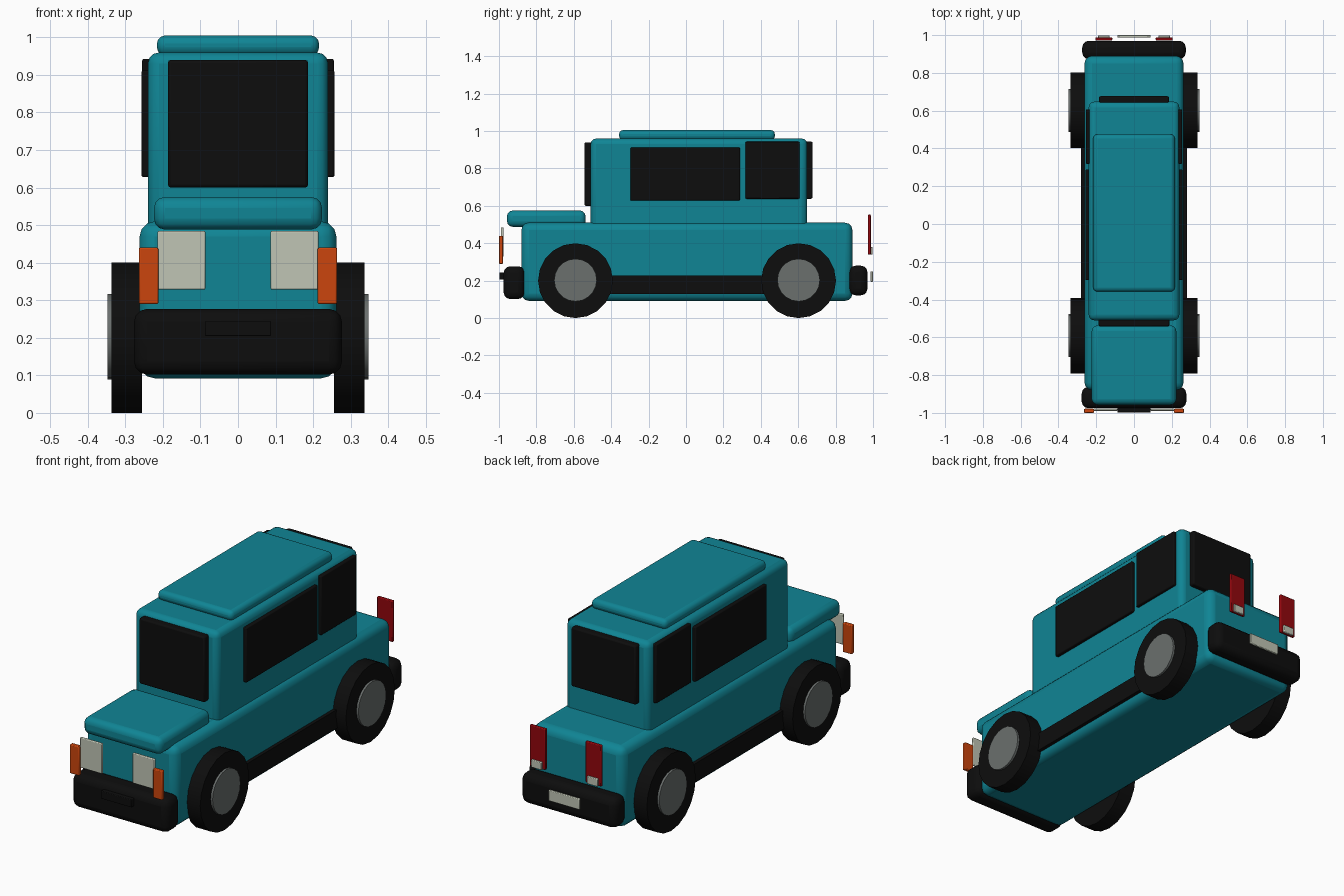
import bpy
import math

if "Cube" in bpy.data.objects:
    bpy.data.objects.remove(bpy.data.objects["Cube"], do_unlink=True)


def material(name, color):
    m = bpy.data.materials.new(name)
    m.use_nodes = True
    rgba = (*color, 1.0)
    m.diffuse_color = rgba
    bsdf = next(n for n in m.node_tree.nodes if n.type == 'BSDF_PRINCIPLED')
    bsdf.inputs["Base Color"].default_value = rgba
    bsdf.inputs["Roughness"].default_value = 0.6
    return m


TEAL = material("teal_paint", (0.005, 0.235, 0.30))
BLACK = material("black_rubber", (0.004, 0.004, 0.004))
GREY = material("hub_grey", (0.145, 0.16, 0.155))
CREAM = material("lamp_cream", (0.53, 0.56, 0.46))
ORANGE = material("signal_orange", (0.60, 0.06, 0.004))
RED = material("tail_red", (0.29, 0.002, 0.004))


def finish(obj, name, mat, bevel=0.0, segments=3):
    obj.name = name
    obj.data.name = name
    obj.data.materials.append(mat)
    if bevel:
        mod = obj.modifiers.new("rounded_edges", 'BEVEL')
        mod.width = bevel
        mod.segments = segments
        mod.limit_method = 'ANGLE'
    bpy.ops.object.shade_smooth_by_angle(angle=math.radians(35))
    return obj


def box(name, x, y, z, mat, bevel=0.0, segments=3):
    """Box from (min, max) ranges along each axis."""
    bpy.ops.mesh.primitive_cube_add(size=1)
    obj = bpy.context.object
    mid = [(r[0] + r[1]) / 2 for r in (x, y, z)]
    dim = [r[1] - r[0] for r in (x, y, z)]
    for v in obj.data.vertices:
        v.co = [c * d for c, d in zip(v.co, dim)]
    obj.location = mid
    return finish(obj, name, mat, bevel, segments)


def disc(name, x0, x1, y, z, radius, mat, bevel=0.0):
    """Upright cylinder lying along the x axis."""
    bpy.ops.mesh.primitive_cylinder_add(
        vertices=20, radius=radius, depth=abs(x1 - x0),
        location=((x0 + x1) / 2, y, z), rotation=(0, math.pi / 2, 0))
    return finish(bpy.context.object, name, mat, bevel, 1)


def pair(name, x, y, z, mat, bevel=0.0, segments=2):
    """Mirrored boxes on the left (+x) and right (-x)."""
    box("left_" + name, x, y, z, mat, bevel, segments)
    box("right_" + name, (-x[1], -x[0]), y, z, mat, bevel, segments)


# Bodywork
box("lower_body", (-0.262, 0.262), (-0.88, 0.89), (0.092, 0.51), TEAL, 0.04)
box("cabin", (-0.24, 0.24), (-0.51, 0.648), (0.47, 0.96), TEAL, 0.03)
box("roof_panel", (-0.216, 0.216), (-0.358, 0.475), (0.952, 1.005), TEAL, 0.022)
box("hood", (-0.224, 0.224), (-0.957, -0.537), (0.488, 0.575), TEAL, 0.03)

# Bumpers and sills
box("front_bumper", (-0.277, 0.277), (-0.975, -0.863), (0.102, 0.277), BLACK, 0.035)
box("rear_bumper", (-0.274, 0.274), (0.872, 0.97), (0.122, 0.28), BLACK, 0.035)
pair("sill", (0.25, 0.28), (-0.48, 0.48), (0.13, 0.227), BLACK)

# Windows
box("windshield", (-0.187, 0.187), (-0.543, -0.50), (0.60, 0.94), BLACK, 0.008, 2)
box("rear_window", (-0.185, 0.185), (0.63, 0.677), (0.638, 0.944), BLACK, 0.008, 2)
pair("side_window", (0.23, 0.257), (-0.297, 0.288), (0.628, 0.912), BLACK, 0.005)
pair("quarter_window", (0.23, 0.255), (0.318, 0.607), (0.638, 0.943), BLACK, 0.005)

# Front lamps and plate
pair("headlight", (0.087, 0.214), (-0.989, -0.976), (0.328, 0.485), CREAM, 0.004)
pair("turn_signal", (0.212, 0.264), (-1.0, -0.978), (0.29, 0.44), ORANGE, 0.004)
box("front_plate", (-0.088, 0.088), (-0.998, -0.97), (0.205, 0.245), BLACK, 0.003, 2)

# Rear lamps and plate
pair("tail_light", (0.115, 0.205), (0.972, 0.988), (0.34, 0.553), RED, 0.004)
pair("reverse_light", (0.13, 0.19), (0.986, 0.998), (0.34, 0.38), CREAM, 0.003)
box("rear_plate", (-0.088, 0.088), (0.987, 1.0), (0.194, 0.25), CREAM, 0.003, 2)

# Wheels with hub caps
for end, y in (("front", -0.591), ("rear", 0.602)):
    for side, s in (("left", 1), ("right", -1)):
        disc(f"{end}_{side}_tyre", s * 0.256, s * 0.337, y, 0.2, 0.2, BLACK)
        disc(f"{end}_{side}_hubcap", s * 0.32, s * 0.348, y, 0.203, 0.114, GREY)
